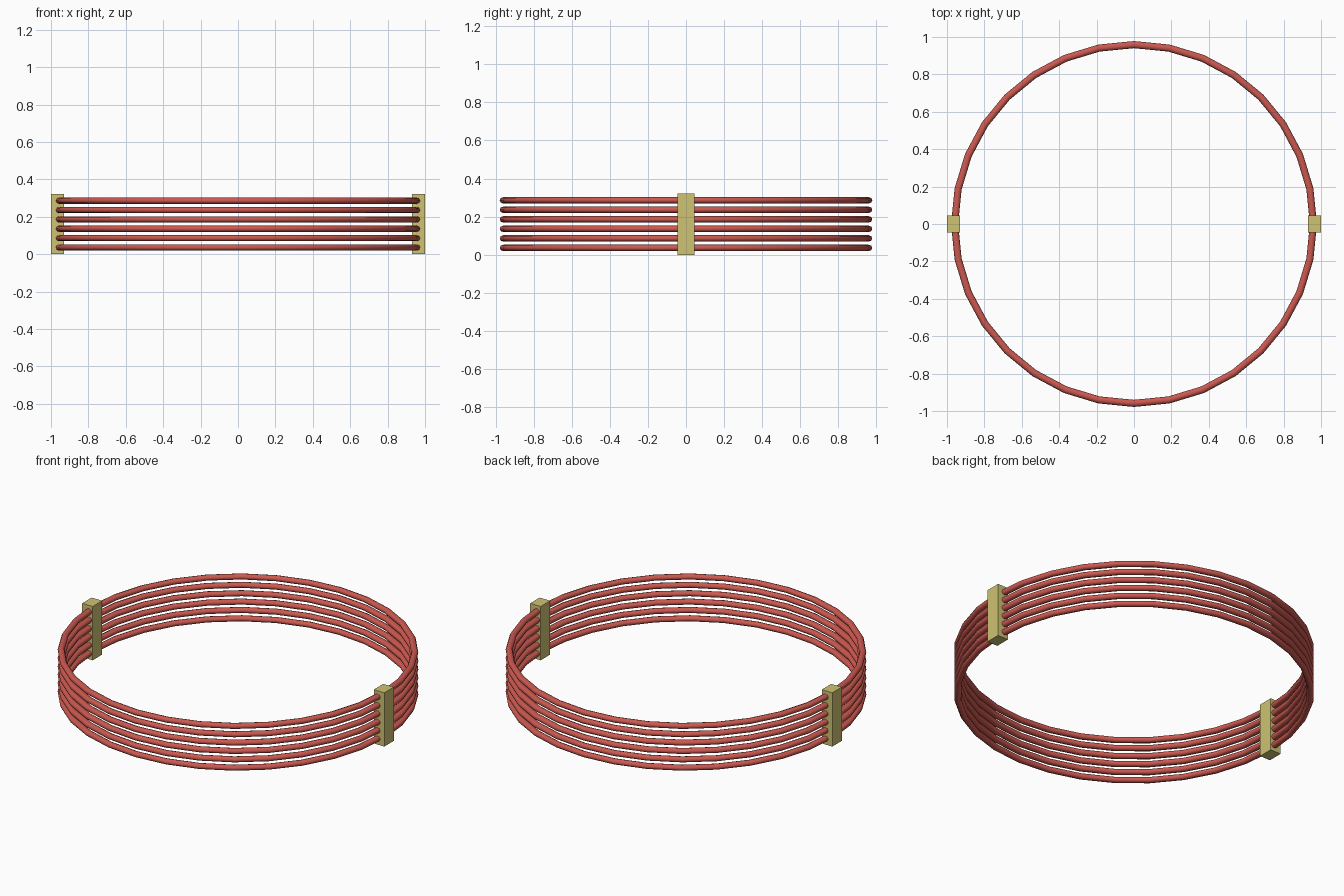
import bpy
import math

cube = bpy.data.objects.get("Cube")
if cube:
    bpy.data.objects.remove(cube, do_unlink=True)


def material(name, colour):
    mat = bpy.data.materials.new(name)
    mat.use_nodes = True
    mat.diffuse_color = colour
    mat.node_tree.nodes["Principled BSDF"].inputs["Base Color"].default_value = colour
    return mat


red = material("coral red", (0.60, 0.10, 0.08, 1))
yellow = material("dull yellow", (0.62, 0.54, 0.17, 1))

# Stacked hoops of round tube
RING_COUNT = 6
for i in range(RING_COUNT):
    bpy.ops.mesh.primitive_torus_add(
        major_radius=0.959, minor_radius=0.019,
        major_segments=32, minor_segments=8,
        location=(0, 0, 0.036 + 0.05 * i))
    hoop = bpy.context.object
    hoop.name = f"hoop_{i + 1}"
    hoop.scale.z = 0.88
    hoop.data.materials.append(red)
    bpy.ops.object.shade_smooth_by_angle(angle=math.radians(60))

# Upright clips holding the hoops together on both sides
for side, name in ((1, "left_clip"), (-1, "right_clip")):
    bpy.ops.mesh.primitive_cube_add(size=1, location=(side * 0.965, 0, 0.161))
    clip = bpy.context.object
    clip.name = name
    clip.scale = (0.07, 0.09, 0.322)
    clip.data.materials.append(yellow)
